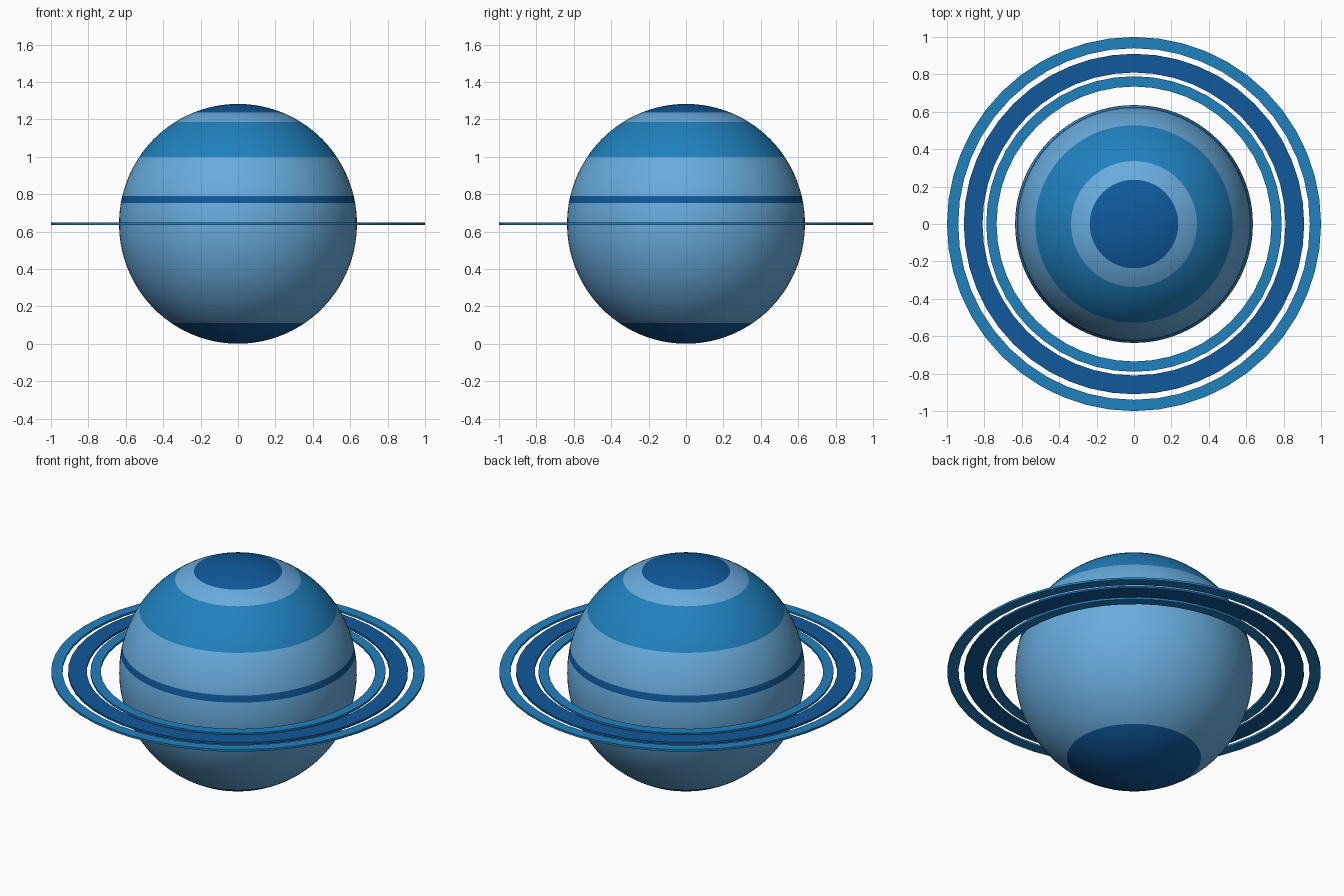
import bpy, bmesh, math

if "Cube" in bpy.data.objects:
    bpy.data.objects.remove(bpy.data.objects["Cube"])

CZ = 0.642           # height of the planet's centre and the ring plane
RX, RZ = 0.636, 0.641


def material(name, rgb):
    m = bpy.data.materials.new(name)
    m.diffuse_color = (*rgb, 1)
    m.use_nodes = True
    m.node_tree.nodes["Principled BSDF"].inputs["Base Color"].default_value = m.diffuse_color
    return m


LIGHT = material("light_blue", (0.14, 0.41, 0.72))
MID = material("mid_blue", (0.014, 0.22, 0.52))
DARK = material("dark_blue", (0.005, 0.10, 0.33))


def lathe(name, profile, mats, segs, closed=False):
    """Spin (radius, z) points round z; mats gives one material per strip."""
    bm = bmesh.new()
    slots = list(dict.fromkeys(mats))
    loops = []
    for r, z in profile:
        if r < 1e-6:
            loops.append([bm.verts.new((0, 0, z))] * segs)
        else:
            loops.append([bm.verts.new((r * math.cos(2 * math.pi * i / segs),
                                        r * math.sin(2 * math.pi * i / segs), z))
                          for i in range(segs)])
    if closed:
        loops.append(loops[0])
    for k in range(len(loops) - 1):
        a, b = loops[k], loops[k + 1]
        for i in range(segs):
            j = (i + 1) % segs
            quad = list(dict.fromkeys((a[i], a[j], b[j], b[i])))
            bm.faces.new(quad).material_index = slots.index(mats[k])
    bmesh.ops.recalc_face_normals(bm, faces=bm.faces[:])
    me = bpy.data.meshes.new(name)
    bm.to_mesh(me)
    bm.free()
    for m in slots:
        me.materials.append(m)
    ob = bpy.data.objects.new(name, me)
    bpy.context.collection.objects.link(ob)
    bpy.ops.object.select_all(action='DESELECT')
    ob.select_set(True)
    bpy.context.view_layer.objects.active = ob
    bpy.ops.object.shade_smooth_by_angle(angle=math.radians(30))
    return ob


# Planet: colour bands from the south pole up, given by their top heights
bands = [(0.113, DARK), (0.752, LIGHT), (0.79, DARK), (1.0, LIGHT),
         (1.186, MID), (1.237, LIGHT), (CZ + RZ, DARK)]
profile, mats = [(0, CZ - RZ)], []
lat = -math.pi / 2
for top, mat in bands:
    end = math.asin(min(1, (top - CZ) / RZ))
    n = max(1, math.ceil((end - lat) / math.radians(4)))
    for k in range(1, n + 1):
        t = lat + (end - lat) * k / n
        profile.append((RX * math.cos(t), CZ + RZ * math.sin(t)))
        mats.append(mat)
    lat = end
lathe("planet", profile, mats, 96)

# Three flat concentric rings
H = 0.006
for name, r0, r1, mat in (("inner_ring", 0.735, 0.79, MID),
                          ("middle_ring", 0.81, 0.91, DARK),
                          ("outer_ring", 0.94, 1.0, MID)):
    section = [(r0, CZ - H), (r1, CZ - H), (r1, CZ + H), (r0, CZ + H)]
    lathe(name, section, [mat] * 4, 48, closed=True)
